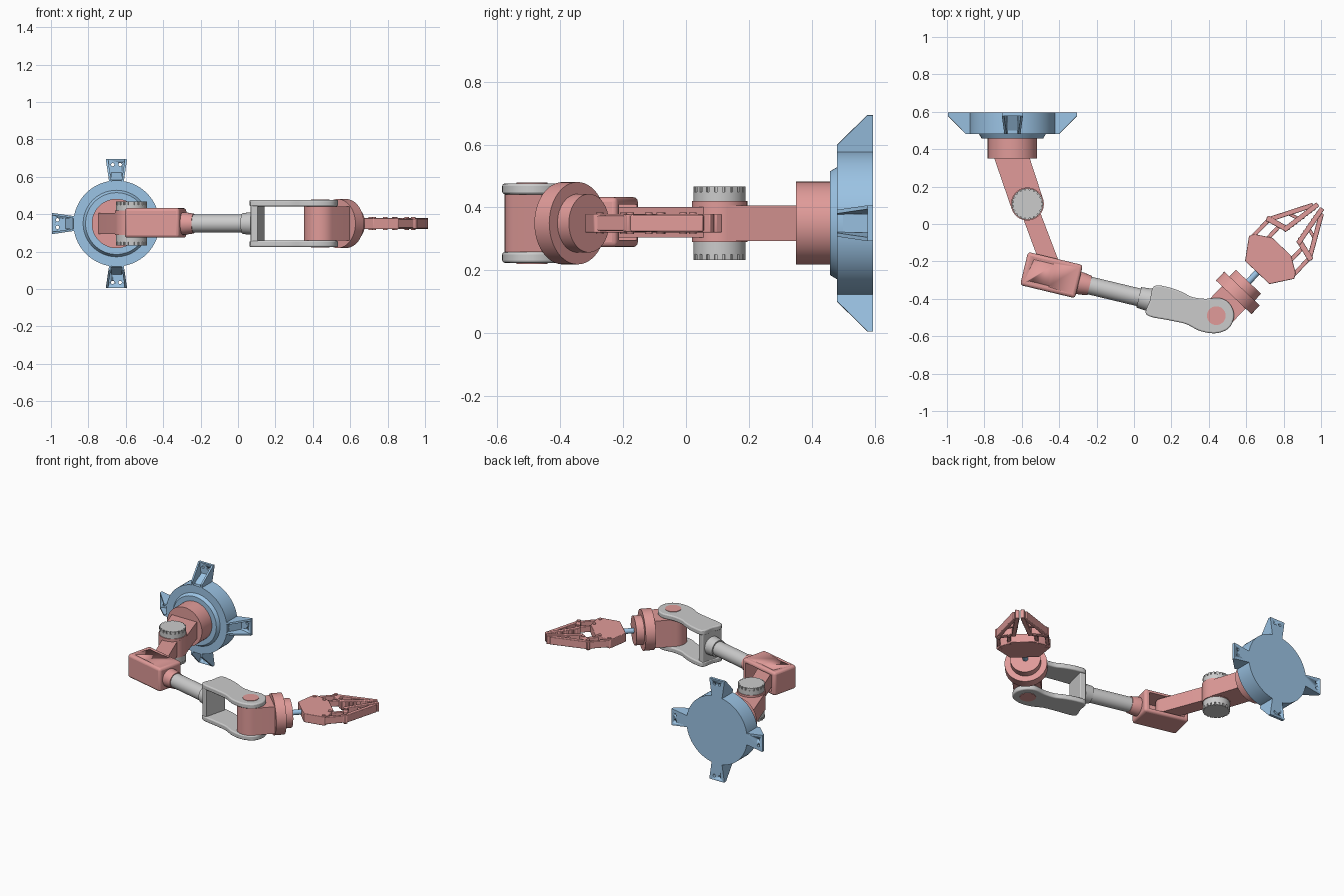
import bpy, bmesh, math
from mathutils import Vector, Matrix

if "Cube" in bpy.data.objects:
    bpy.data.objects.remove(bpy.data.objects["Cube"])

def material(name, rgb):
    m = bpy.data.materials.new(name)
    m.diffuse_color = (*rgb, 1)
    m.use_nodes = True
    m.node_tree.nodes["Principled BSDF"].inputs["Base Color"].default_value = m.diffuse_color
    return m

RED = material("red", (0.75, 0.33, 0.32))
BLUE = material("blue", (0.33, 0.55, 0.78))
Z = 0.35                                   # height of the arm's centre plane

def frame(o, x=(1, 0, 0), y=(0, 1, 0)):
    x, y = Vector(x).normalized(), Vector(y).normalized()
    m = Matrix((x, y, x.cross(y))).transposed().to_4x4()
    m.translation = o
    return m

def flat(x, y, deg=0):
    return Matrix.Translation((x, y, Z)) @ Matrix.Rotation(math.radians(deg), 4, 'Z')

def finish(name, bm, m, mat, bevel=0):
    bmesh.ops.transform(bm, matrix=m, verts=bm.verts)
    bmesh.ops.recalc_face_normals(bm, faces=bm.faces)
    me = bpy.data.meshes.new(name)
    bm.to_mesh(me)
    bm.free()
    ob = bpy.data.objects.new(name, me)
    bpy.context.collection.objects.link(ob)
    if mat:
        me.materials.append(mat)
    bpy.ops.object.select_all(action='DESELECT')
    ob.select_set(True)
    bpy.context.view_layer.objects.active = ob
    bpy.ops.object.shade_smooth_by_angle(angle=math.radians(32))
    if bevel:
        b = ob.modifiers.new("bevel", 'BEVEL')
        b.width, b.segments, b.limit_method = bevel, 3, 'ANGLE'
        b.angle_limit = math.radians(40)
        bpy.ops.object.modifier_apply(modifier="bevel")
    return ob

def prism(name, pts, z0, z1, m, mat=None, bevel=0):
    bm = bmesh.new()
    f = bm.faces.new([bm.verts.new((x, y, z0)) for x, y in pts])
    g = bmesh.ops.extrude_face_region(bm, geom=[f])["geom"]
    bmesh.ops.translate(bm, vec=(0, 0, z1 - z0), verts=[v for v in g if isinstance(v, bmesh.types.BMVert)])
    return finish(name, bm, m, mat, bevel)

def lathe(name, prof, o, d, mat=None, n=48):
    # prof: (radius, distance along d)
    bm = bmesh.new()
    rings = [[bm.verts.new((r * math.cos(a), r * math.sin(a), t))
              for a in (2 * math.pi * i / n for i in range(n))] for r, t in prof]
    for a, b in zip(rings, rings[1:]):
        for i in range(n):
            bm.faces.new((a[i], a[(i + 1) % n], b[(i + 1) % n], b[i]))
    bm.faces.new(rings[0])
    bm.faces.new(rings[-1])
    m = Matrix.Translation(o) @ Vector(d).to_track_quat('Z', 'Y').to_matrix().to_4x4()
    return finish(name, bm, m, mat)

def cut(ob, cutter):
    cutter.hide_render = True
    b = ob.modifiers.new("cut", 'BOOLEAN')
    b.operation, b.solver, b.object = 'DIFFERENCE', 'EXACT', cutter
    bpy.context.view_layer.objects.active = ob
    bpy.ops.object.modifier_apply(modifier="cut")
    bpy.data.objects.remove(cutter)

def box(x0, x1, y0, y1):
    return [(x0, y0), (x1, y0), (x1, y1), (x0, y1)]

def arc(cx, cy, r, a0, a1, n=20):
    return [(cx + r * math.cos(math.radians(a0 + (a1 - a0) * i / n)),
             cy + r * math.sin(math.radians(a0 + (a1 - a0) * i / n))) for i in range(n + 1)]

def smooth(pts, n=5):
    # closed Catmull-Rom curve
    out, P = [], [Vector(p) for p in pts]
    for i in range(len(P)):
        a, b, c, d = (P[(i + k) % len(P)] for k in (-1, 0, 1, 2))
        for t in (j / n for j in range(n)):
            out.append(tuple(0.5 * (2 * b + (c - a) * t + (2 * a - 5 * b + 4 * c - d) * t * t
                                    + (3 * b - a - 3 * c + d) * t ** 3)))
    return out

def bar(name, p, q, w, h, m, mat):
    p, q = Vector(p), Vector(q)
    s = (q - p).normalized() * w / 2
    k = Vector((-s.y, s.x))
    return prism(name, [tuple(v) for v in (p - s - k, q + s - k, q + s + k, p - s + k)], -h, h, m, mat, 0.004)

# Wall base: stepped disc and four ribbed feet
C = Vector((-0.65, 0, Z))
lathe("base_disc", [(0.23, 0.595), (0.23, 0.48), (0.178, 0.48), (0.165, 0.458), (0.12, 0.458)], C, (0, 1, 0), BLUE, 64)
for k in range(4):
    a = k * math.pi / 2
    d, Y = Vector((math.cos(a), 0, math.sin(a))), Vector((0, 1, 0))
    t = d.cross(Y)
    plate = prism("foot_plate", [(0.2, -0.035), (0.345, -0.055), (0.345, 0.055), (0.2, 0.035)],
                  -0.595, -0.577, frame(C, d, t) if d.cross(t).y < 0 else frame(C, d, -t), BLUE)
    for s in (-1, 1):
        cut(plate, lathe("hole_cutter", [(0.009, 0.5), (0.009, 0.7)], C + d * 0.315 + t * s * 0.02, Y, None, 16))
        e = d * math.cos(0.147) + t * s * math.sin(0.147)
        prism("foot_rib", [(0.2, 0.48), (0.25, 0.48), (0.347, 0.577), (0.347, 0.595), (0.2, 0.595)],
              min(0, -s * 0.012), max(0, -s * 0.012), frame(C + t * s * 0.006, e, Y), BLUE)
    # sloped inner web between the ribs
    prism("foot_web", [(0.2, 0.5), (0.232, 0.5), (0.275, 0.58), (0.2, 0.58)], -0.03, 0.03, frame(C, d, Y), BLUE)

# Shoulder
lathe("shoulder_drum", [(0.132, 0.35), (0.132, 0.465)], C, (0, 1, 0), RED)
J = (-0.57, 0.107)
prism("upper_arm", [(-0.56, 0.36), (-0.75, 0.36)] + arc(*J, 0.088, 200, 380), -0.057, 0.057, flat(0, 0), RED)
lathe("shoulder_lug", [(0.088, -0.06), (0.088, 0.07)], (*J, Z), (0, 0, 1), RED)

# Notched knobs above and below the shoulder joint
for s in (-1, 1):
    lathe("knob_body", [(0.083, 0.055), (0.083, 0.1), (0.076, 0.1), (0.076, 0.117)], (*J, Z), (0, 0, s))
    for i in range(20):
        prism("knob_tooth", box(0.07, 0.083, -0.009, 0.009), s * 0.098, s * 0.117, flat(*J, i * 18))

# Forearm link into the elbow housing
L = math.degrees(math.atan2(-0.36, 0.135))
prism("forearm_link", [(0, -0.048)] + arc(0.37, 0, 0.05, -90, 90) + [(0, 0.048)], -0.045, 0.052, flat(*J, L), RED)

# Elbow housing, open on the side where the link enters
E = flat(-0.441, -0.273, -13.5)
house = prism("elbow_housing", box(-0.151, 0.151, -0.091, 0.091), -0.076, 0.083, E, RED, 0.016)
cut(house, prism("housing_cutter", box(-0.12, 0.12, -0.045, 0.2), -0.053, 0.06, E))
for s in (-1, 1):
    cut(house, prism("groove_cutter", box(-0.11, 0.0, s * 0.062 - 0.003, s * 0.062 + 0.003), 0.075, 0.1, E))

# Collar, tube and socket
ax = Vector((math.cos(math.radians(-13.5)), math.sin(math.radians(-13.5)), 0))
O = Vector((-0.441, -0.28, Z))
lathe("elbow_collar", [(0.06, 0.14), (0.06, 0.165), (0.053, 0.21)], O, ax, RED)
lathe("forearm_tube", [(0.048, 0.2), (0.048, 0.5)], O, ax)
lathe("tube_socket", [(0.056, 0.48), (0.062, 0.545)], O, ax)

# Yoke: end wall and two wavy side plates
outline = smooth([(0.107, -0.333), (0.18, -0.337), (0.257, -0.364), (0.31, -0.39), (0.38, -0.4), (0.46, -0.396),
                  (0.513, -0.428), (0.535, -0.49), (0.508, -0.556), (0.438, -0.584), (0.353, -0.572),
                  (0.278, -0.535), (0.19, -0.515), (0.067, -0.485), (0.085, -0.41)])
for z in (-0.126, 0.092):
    prism("yoke_plate", outline, z, z + 0.034, flat(0, 0), None, 0.008)
prism("yoke_wall", box(0, 0.04, -0.08, 0.078), -0.124, 0.124, flat(0.086, -0.408, -14), None, 0.005)

# Wrist
A = 46.5
W = flat(0.44, -0.49, A)
wd = Vector((math.cos(math.radians(A)), math.sin(math.radians(A)), 0))
P = Vector((0.44, -0.49, Z))
prism("wrist_block", arc(0, 0, 0.087, 90, 270) + [(0.15, -0.087), (0.15, 0.087)], -0.092, 0.092, W, RED)
lathe("wrist_pin", [(0.05, -0.129), (0.05, 0.129)], P, (0, 0, 1), RED)
lathe("wrist_disc", [(0.131, 0.135), (0.131, 0.2), (0.093, 0.2), (0.093, 0.25)], P, wd, RED)
lathe("wrist_shaft", [(0.017, 0.24), (0.017, 0.335)], P, wd, BLUE, 24)

# Gripper: palm, then two mirrored fingers
G = W @ Matrix.Translation((0.318, 0, 0))
prism("palm", [(0, -0.09), (0.112, -0.167), (0.14, -0.15), (0.19, -0.07), (0.19, 0.07), (0.14, 0.15),
               (0.112, 0.167), (0, 0.09)], -0.03, 0.03, G, RED, 0.004)
for s in (-1, 1):
    bar("outer_link", (0.12, s * 0.15), (0.25, s * 0.149), 0.022, 0.024, G, RED)
    bar("inner_link", (0.165, s * 0.085), (0.27, s * 0.085), 0.022, 0.02, G, RED)
    bar("finger_base", (0.25, s * 0.149), (0.275, s * 0.055), 0.03, 0.028, G, RED)
    bar("finger_back", (0.25, s * 0.149), (0.455, s * 0.038), 0.026, 0.026, G, RED)
    bar("finger_pad", (0.275, s * 0.05), (0.475, s * 0.018), 0.026, 0.03, G, RED)
    bar("finger_brace", (0.345, s * 0.09), (0.36, s * 0.04), 0.018, 0.02, G, RED)
    for i in range(8):
        u = 0.285 + i * 0.024
        v = s * (0.036 - i * 0.0038)
        bar("pad_tooth", (u, v), (u + 0.003, v), 0.008, 0.028, G, RED)
    for u, v in ((0.115, 0.143), (0.25, 0.145), (0.165, 0.085), (0.27, 0.08)):
        c = G @ Vector((u, s * v, 0))
        lathe("finger_pivot", [(0.012, -0.034), (0.012, 0.034)], c, (0, 0, 1), RED, 16)
